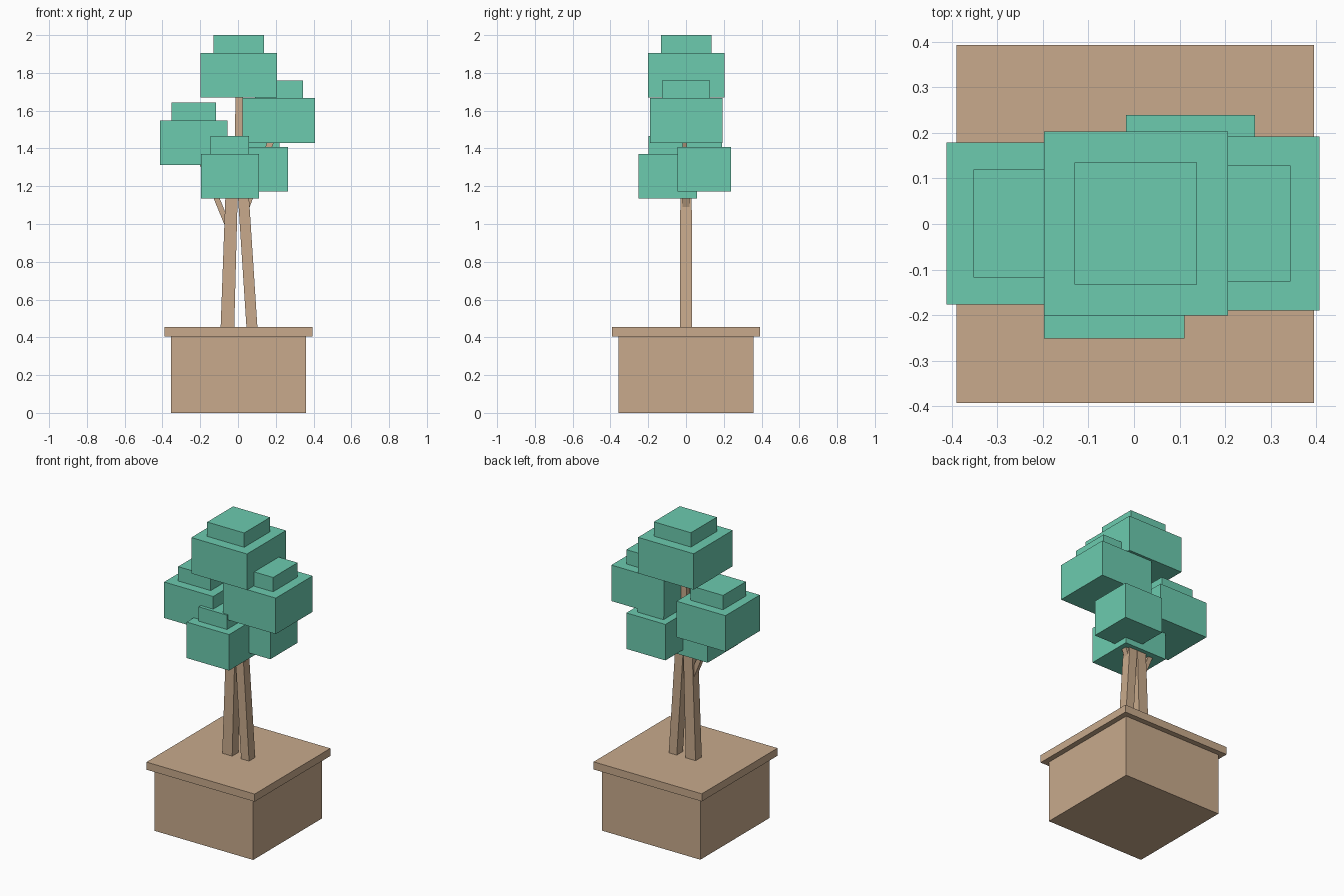
import bpy, bmesh

if "Cube" in bpy.data.objects:
    bpy.data.objects.remove(bpy.data.objects["Cube"])


def material(name, rgb):
    m = bpy.data.materials.new(name)
    m.diffuse_color = (*rgb, 1.0)
    m.use_nodes = True
    m.node_tree.nodes["Principled BSDF"].inputs["Base Color"].default_value = m.diffuse_color
    return m


WOOD = material("tan_wood", (0.578, 0.402, 0.262))
LEAF = material("mint_leaf", (0.15, 0.597, 0.429))


def beam(name, mat, bottom, top, size0, size1=None):
    """Four-sided beam with level ends, from bottom centre to top centre."""
    size1 = size1 or size0
    bm = bmesh.new()
    bmesh.ops.create_cube(bm, size=1.0)
    for v in bm.verts:
        c, s = (top, size1) if v.co.z > 0 else (bottom, size0)
        v.co = (c[0] + v.co.x * s[0], c[1] + v.co.y * s[1], c[2])
    mesh = bpy.data.meshes.new(name)
    bm.to_mesh(mesh)
    bm.free()
    mesh.materials.append(mat)
    obj = bpy.data.objects.new(name, mesh)
    bpy.context.collection.objects.link(obj)
    return obj


# Planter: box and overhanging lid
CX, CY = 0.003, 0.0
beam("planter_box", WOOD, (CX, CY, 0), (CX, CY, 0.41), (0.715, 0.715))
beam("planter_rim", WOOD, (CX, CY, 0.405), (CX, CY, 0.455), (0.785, 0.785))

# Two leaning trunks, a central stem and side branches
beam("left_trunk", WOOD, (-0.056, 0, 0.45), (-0.031, 0, 1.25), (0.072, 0.064), (0.064, 0.06))
beam("right_trunk", WOOD, (0.074, 0, 0.45), (0.022, 0, 1.25), (0.058, 0.064), (0.058, 0.06))
beam("centre_stem", WOOD, (0.004, 0, 1.15), (0.006, 0, 1.75), (0.04, 0.036))
beam("left_branch", WOOD, (-0.045, 0, 0.97), (-0.234, 0, 1.43), (0.032, 0.036))
beam("right_branch", WOOD, (0.04, 0, 1.08), (0.216, 0, 1.55), (0.036, 0.036))

# Foliage clumps: centre x, y, base z, width; each is a block with a smaller cap
clumps = {
    "top": (0.004, 0.001, 1.67, 0.404),
    "right": (0.216, 0.001, 1.43, 0.382),
    "left": (-0.234, 0.001, 1.312, 0.356),
    "front": (-0.043, -0.097, 1.135, 0.308),
    "back": (0.124, 0.097, 1.172, 0.284),
}
for key, (x, y, z, w) in clumps.items():
    c = w * 0.665
    beam(key + "_foliage", LEAF, (x, y, z), (x, y, z + 0.236), (w, w))
    beam(key + "_foliage_cap", LEAF, (x, y, z + 0.22), (x, y, z + 0.33), (c, c))
